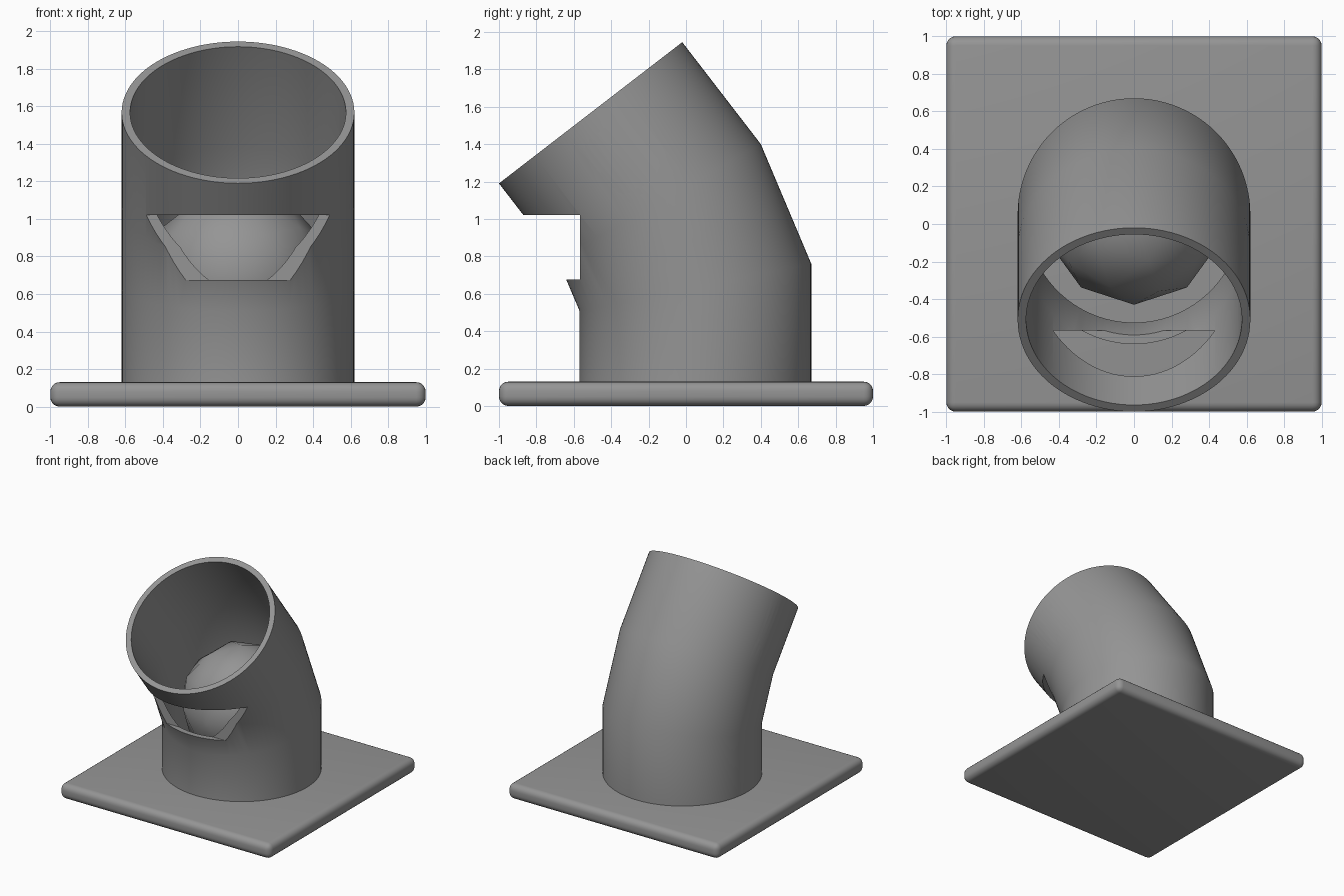
import bpy, bmesh, math

if "Cube" in bpy.data.objects:
    bpy.data.objects.remove(bpy.data.objects["Cube"])

grey = bpy.data.materials.new("mid_grey")
grey.diffuse_color = (0.3, 0.3, 0.3, 1)
grey.use_nodes = True
grey.node_tree.nodes["Principled BSDF"].inputs["Base Color"].default_value = grey.diffuse_color
R_OUT, R_IN, SIDES = 0.62, 0.575, 96


def make_object(name, bm):
    mesh = bpy.data.meshes.new(name)
    bmesh.ops.recalc_face_normals(bm, faces=bm.faces)
    bm.to_mesh(mesh)
    bm.free()
    obj = bpy.data.objects.new(name, mesh)
    bpy.context.collection.objects.link(obj)
    mesh.materials.append(grey)
    return obj


def activate(obj):
    bpy.ops.object.select_all(action='DESELECT')
    obj.select_set(True)
    bpy.context.view_layer.objects.active = obj


def smooth(obj, degrees=30):
    activate(obj)
    bpy.ops.object.shade_smooth_by_angle(angle=math.radians(degrees))


def cut(obj, cutter):
    mod = obj.modifiers.new("cut", 'BOOLEAN')
    mod.operation, mod.solver, mod.object = 'DIFFERENCE', 'EXACT', cutter
    activate(obj)
    bpy.ops.object.modifier_apply(modifier=mod.name)
    bpy.data.objects.remove(cutter)


# Base plate with rounded edges
bm = bmesh.new()
bmesh.ops.create_cube(bm, size=1)
bmesh.ops.scale(bm, vec=(2, 2, 0.13), verts=bm.verts)
bmesh.ops.translate(bm, vec=(0, 0, 0.065), verts=bm.verts)
bmesh.ops.bevel(bm, geom=bm.edges[:], offset=0.05, segments=5, profile=0.5, affect='EDGES')
smooth(make_object("base_plate", bm), 40)

# Bent tube: front and back (y, z) of each mitre section
sections = [((-0.57, 0.10), (0.67, 0.10)), ((-0.57, 0.51), (0.67, 0.76)),
            ((-0.686, 0.783), (0.40, 1.40)), ((-1.0, 1.19), (-0.02, 1.945))]
bm = bmesh.new()
shells = []
for radius in (R_OUT, R_IN):
    rings = []
    for (fy, fz), (by, bz) in sections:
        k = radius / R_OUT
        cy, cz, hy, hz = (fy + by) / 2, (fz + bz) / 2, (by - fy) / 2 * k, (bz - fz) / 2 * k
        ring = []
        for i in range(SIDES):
            a = math.tau * i / SIDES
            ring.append(bm.verts.new((radius * math.cos(a), cy + hy * math.sin(a), cz + hz * math.sin(a))))
        rings.append(ring)
    shells.append(rings)


def bridge(a, b):
    for i in range(SIDES):
        j = (i + 1) % SIDES
        bm.faces.new((a[i], a[j], b[j], b[i]))


for rings in shells:
    for lower, upper in zip(rings, rings[1:]):
        bridge(lower, upper)
for end in (0, -1):
    bridge(shells[0][end], shells[1][end])
tube = make_object("bent_tube", bm)

# Front slot
bm = bmesh.new()
bmesh.ops.create_cube(bm, size=1)
bmesh.ops.scale(bm, vec=(2, 1, 0.345), verts=bm.verts)
bmesh.ops.translate(bm, vec=(0, -1.068, 0.8475), verts=bm.verts)
cut(tube, make_object("slot_cutter", bm))

# Round side holes
bm = bmesh.new()
bmesh.ops.create_cone(bm, cap_ends=True, segments=64, radius1=0.186, radius2=0.186, depth=2)
for v in bm.verts:
    x, y, z = v.co
    v.co = (z, x - 0.325, y + 1.337)
cut(tube, make_object("hole_cutter", bm))
smooth(tube)

# Rounded core inside the tube
bm = bmesh.new()
bmesh.ops.create_icosphere(bm, subdivisions=2, radius=0.48)
bmesh.ops.translate(bm, vec=(0, 0.05, 0.7), verts=bm.verts)
smooth(make_object("inner_core", bm), 60)
